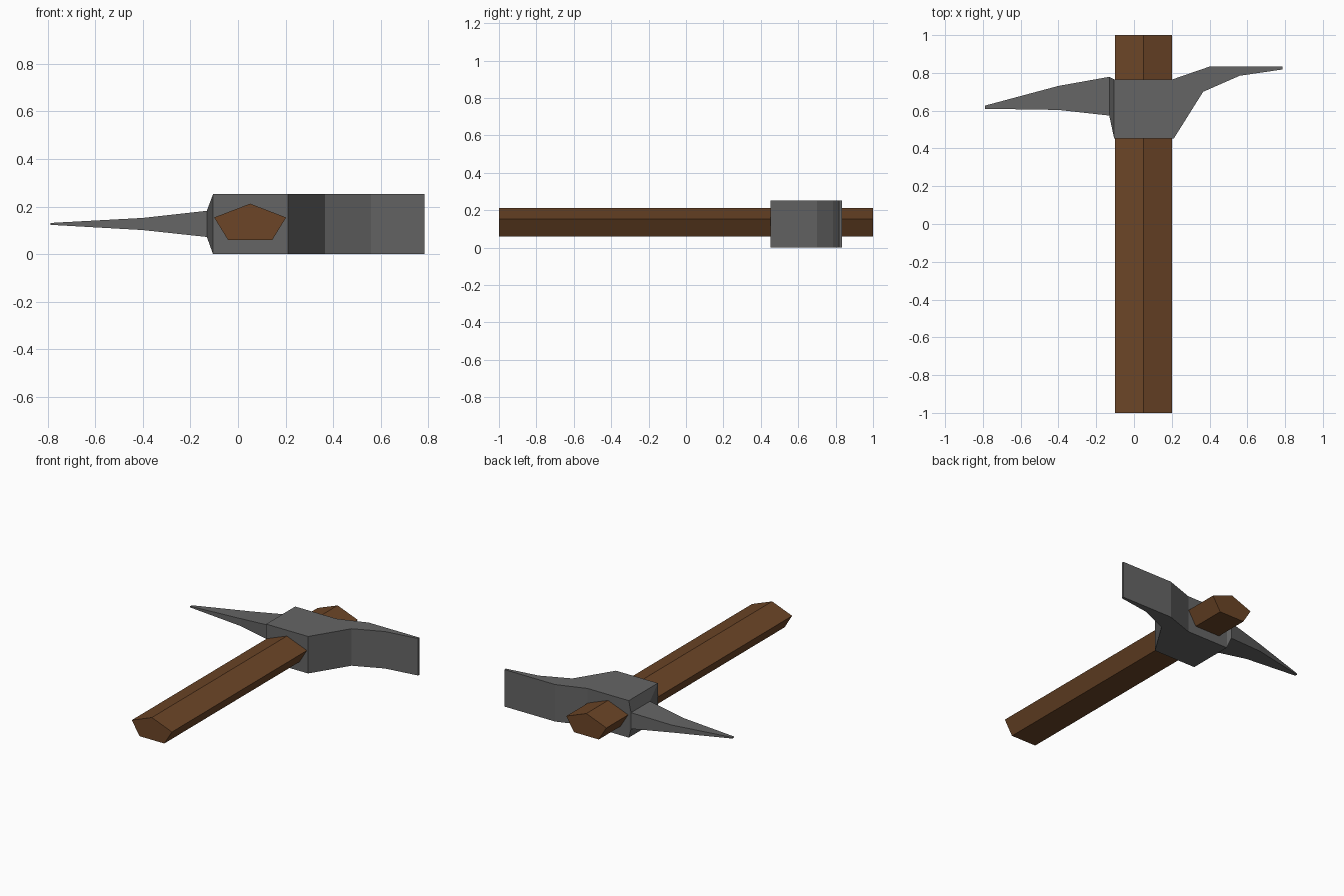
import bpy, bmesh
from math import sin, cos, pi

if "Cube" in bpy.data.objects:
    bpy.data.objects.remove(bpy.data.objects["Cube"])


def material(name, color):
    m = bpy.data.materials.new(name)
    m.diffuse_color = color
    m.use_nodes = True
    m.node_tree.nodes["Principled BSDF"].inputs["Base Color"].default_value = m.diffuse_color
    return m


def loft(name, rings, mat=None):
    """Skin a row of equal-sided rings and cap both ends."""
    bm = bmesh.new()
    loops = [[bm.verts.new(p) for p in ring] for ring in rings]
    n = len(loops[0])
    for a, b in zip(loops, loops[1:]):
        for i in range(n):
            j = (i + 1) % n
            bm.faces.new((a[i], a[j], b[j], b[i]))
    bm.faces.new(loops[0])
    bm.faces.new(loops[-1])
    bmesh.ops.recalc_face_normals(bm, faces=bm.faces)
    mesh = bpy.data.meshes.new(name)
    bm.to_mesh(mesh)
    bm.free()
    obj = bpy.data.objects.new(name, mesh)
    bpy.context.collection.objects.link(obj)
    if mat:
        mesh.materials.append(mat)
    return obj


# Handle: flattened five-sided bar with a ridge on top
wood = material("wood", (0.15, 0.06, 0.02, 1))
handle = [[(0.051 + 0.159 * sin(2 * pi * k / 5), y, 0.128 + 0.084 * cos(2 * pi * k / 5))
           for k in range(5)] for y in (-1, 1)]
loft("handle", handle, wood)

# Head: spike, socket block and adze blade
# each section: front (x, y), back (x, y), bottom z, top z
sections = [
    ((-0.788, 0.610), (-0.788, 0.627), 0.123, 0.131),
    ((-0.400, 0.604), (-0.400, 0.731), 0.101, 0.152),
    ((-0.131, 0.574), (-0.131, 0.779), 0.072, 0.182),
    ((-0.105, 0.453), (-0.105, 0.766), 0.0, 0.252),
    ((0.211, 0.453), (0.205, 0.766), 0.0, 0.252),
    ((0.366, 0.700), (0.402, 0.834), 0.0, 0.252),
    ((0.560, 0.785), (0.560, 0.834), 0.0, 0.252),
    ((0.785, 0.818), (0.785, 0.834), 0.0, 0.252),
]
loft("pick_head", [[(*f, lo), (*b, lo), (*b, hi), (*f, hi)] for f, b, lo, hi in sections],
     material("iron", (0.13, 0.13, 0.13, 1)))
